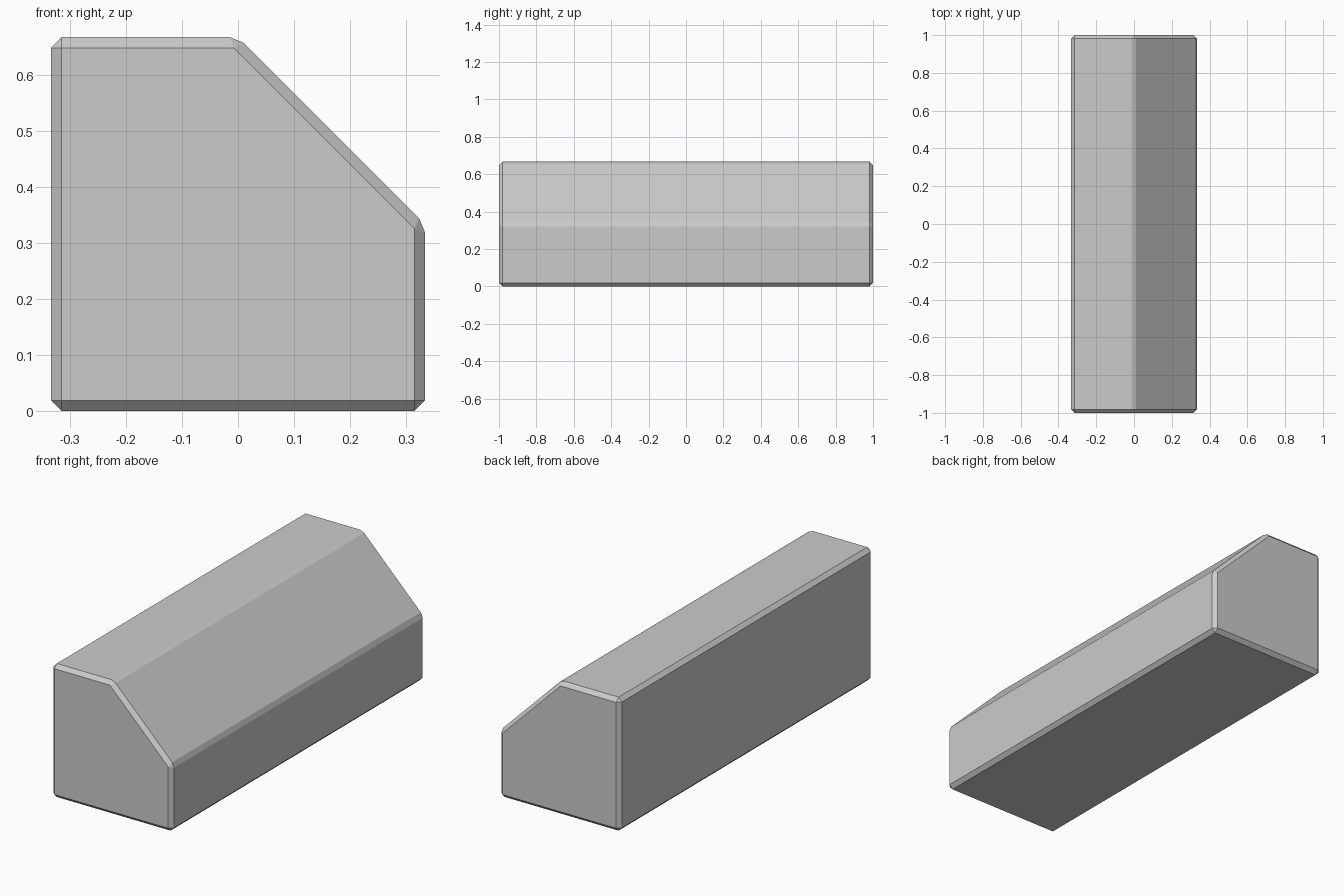
import bpy, bmesh

if "Cube" in bpy.data.objects:
    bpy.data.objects.remove(bpy.data.objects["Cube"])

# Square cross-section with one top corner cut at 45 degrees
W = 1 / 3
profile = [(-W, 0), (W, 0), (W, W), (0, 2 * W), (-W, 2 * W)]

bm = bmesh.new()
face = bm.faces.new([bm.verts.new((x, -1, z)) for x, z in profile])

# Extrude along the length
ext = bmesh.ops.extrude_face_region(bm, geom=[face], use_keep_orig=True)
moved = [g for g in ext["geom"] if isinstance(g, bmesh.types.BMVert)]
bmesh.ops.translate(bm, verts=moved, vec=(0, 2, 0))
bmesh.ops.recalc_face_normals(bm, faces=bm.faces[:])

# Narrow chamfer of equal width on every edge
bmesh.ops.bevel(bm, geom=bm.edges[:], offset=0.0268, offset_type='WIDTH',
                segments=1, profile=0.5, affect='EDGES', clamp_overlap=True)

mesh = bpy.data.meshes.new("chamfered_block")
bm.to_mesh(mesh)
bm.free()
block = bpy.data.objects.new("chamfered_block", mesh)
bpy.context.collection.objects.link(block)
